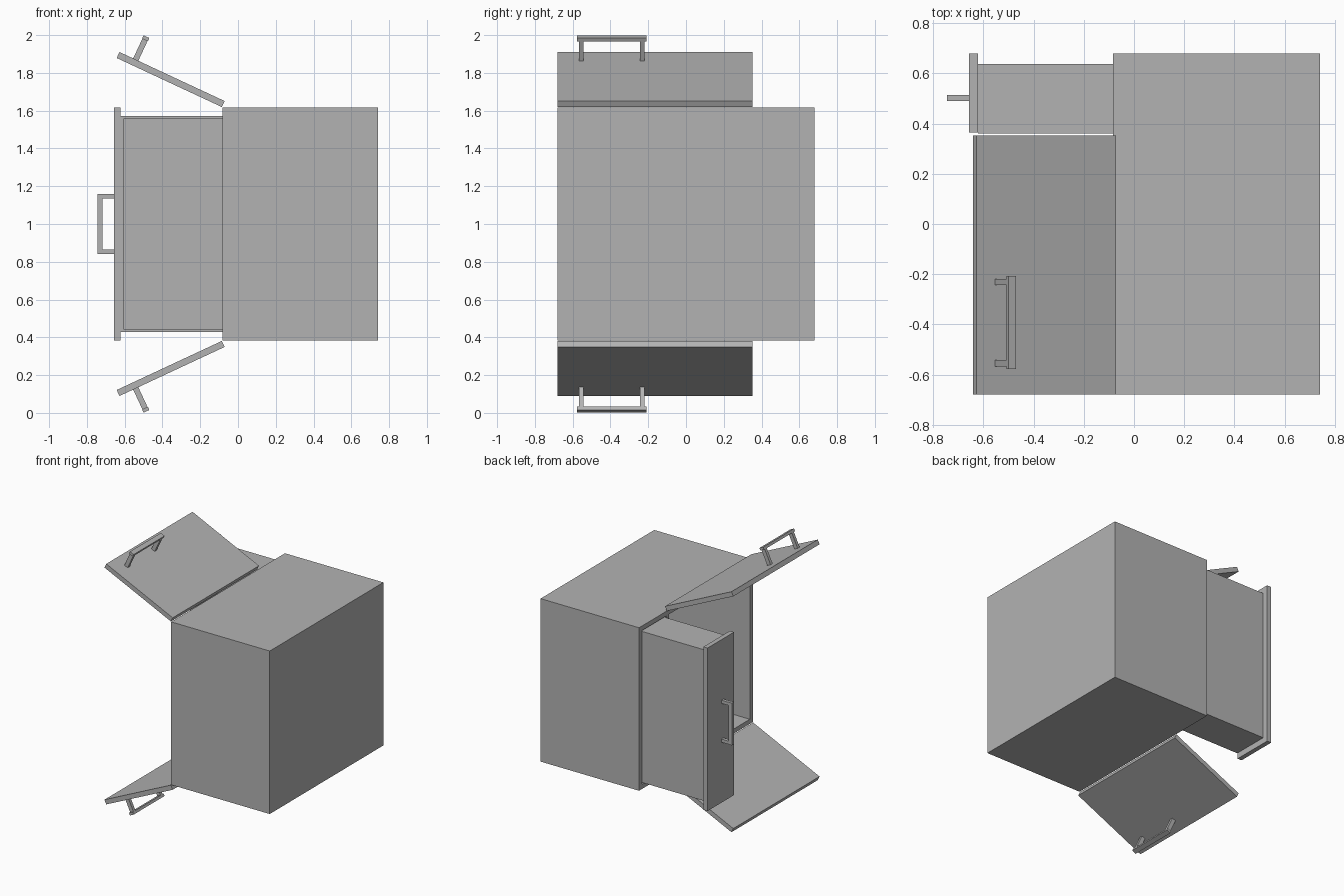
import bpy
from math import radians
from mathutils import Matrix, Vector

cube = bpy.data.objects.get("Cube")
if cube:
    bpy.data.objects.remove(cube, do_unlink=True)

grey = bpy.data.materials.new("plain grey")
grey.use_nodes = True
colour = (0.45, 0.45, 0.45, 1)
grey.diffuse_color = colour
grey.node_tree.nodes["Principled BSDF"].inputs["Base Color"].default_value = colour

MID = 1.0             # height of the mirror plane between the two doors
HALF = 0.617          # half the cabinet height
X0, X1 = -0.083, 0.742  # open side and back of the cabinet
Y = 0.68
WALL = 0.035


def boxes(name, parts, matrix=Matrix()):
    """One object from boxes given as (low corner, high corner)."""
    verts, faces = [], []
    for lo, hi in parts:
        n = len(verts)
        verts += [matrix @ Vector((x, y, z)) for x in (lo[0], hi[0])
                  for y in (lo[1], hi[1]) for z in (lo[2], hi[2])]
        for f in ((0, 1, 3, 2), (4, 6, 7, 5), (0, 4, 5, 1),
                  (2, 3, 7, 6), (0, 2, 6, 4), (1, 5, 7, 3)):
            faces.append([n + i for i in f])
    mesh = bpy.data.meshes.new(name)
    mesh.from_pydata(verts, [], faces)
    if matrix.determinant() < 0:
        mesh.flip_normals()
    mesh.materials.append(grey)
    obj = bpy.data.objects.new(name, mesh)
    bpy.context.collection.objects.link(obj)
    return obj


def tray(name, lo, hi, wall, open_axis, open_low=True):
    """Hollow box, made by cutting an inner box through one face."""
    obj = boxes(name, [(lo, hi)])
    a = [v + wall for v in lo]
    b = [v - wall for v in hi]
    a[open_axis] = lo[open_axis] - wall
    cutter = boxes(name + "_cutter", [(a, b)])
    mod = obj.modifiers.new("hollow", "BOOLEAN")
    mod.operation = "DIFFERENCE"
    mod.solver = "EXACT"
    mod.object = cutter
    bpy.context.view_layer.objects.active = obj
    bpy.ops.object.modifier_apply(modifier=mod.name)
    bpy.data.objects.remove(cutter, do_unlink=True)
    return obj


# Cabinet shell, open towards -x, with a divider above the drawer
tray("cabinet_body", (X0, -Y, MID - HALF), (X1, Y, MID + HALF), WALL, 0)
boxes("divider", [((X0, 0.32, MID - HALF + WALL),
                   (X1 - WALL, 0.353, MID + HALF - WALL))])

# Drawer, pulled out and open towards -y
tray("drawer_box", (-0.622, 0.36, MID - 0.572), (0.15, 0.638, MID + 0.572), 0.016, 1)
boxes("drawer_front", [((-0.657, 0.364, MID - HALF), (-0.622, Y, MID + HALF))])
boxes("drawer_handle",
      [((-0.745, 0.49, MID - 0.16), (-0.717, 0.515, MID + 0.16))] +
      [((-0.717, 0.49, MID + s * 0.147 - 0.012), (-0.657, 0.515, MID + s * 0.147 + 0.012))
       for s in (-1, 1)])

# Doors swung past square: local -x runs along the door, local z points out
swing = Matrix.Translation((-0.071, 0, 0.651)) @ Matrix.Rotation(radians(25), 4, "Y")
for side, flip in (("upper", 1), ("lower", -1)):
    place = Matrix.Translation((0, 0, MID)) @ Matrix.Diagonal((1, 1, flip, 1)) @ swing
    boxes(side + "_door", [((-0.614, -Y, -0.035), (0, 0.352, 0))], place)
    boxes(side + "_door_handle",
          [((-0.536, -0.578, 0.115), (-0.502, -0.208, 0.134))] +
          [((-0.534, y - 0.012, 0), (-0.504, y + 0.012, 0.115)) for y in (-0.555, -0.231)],
          place)
